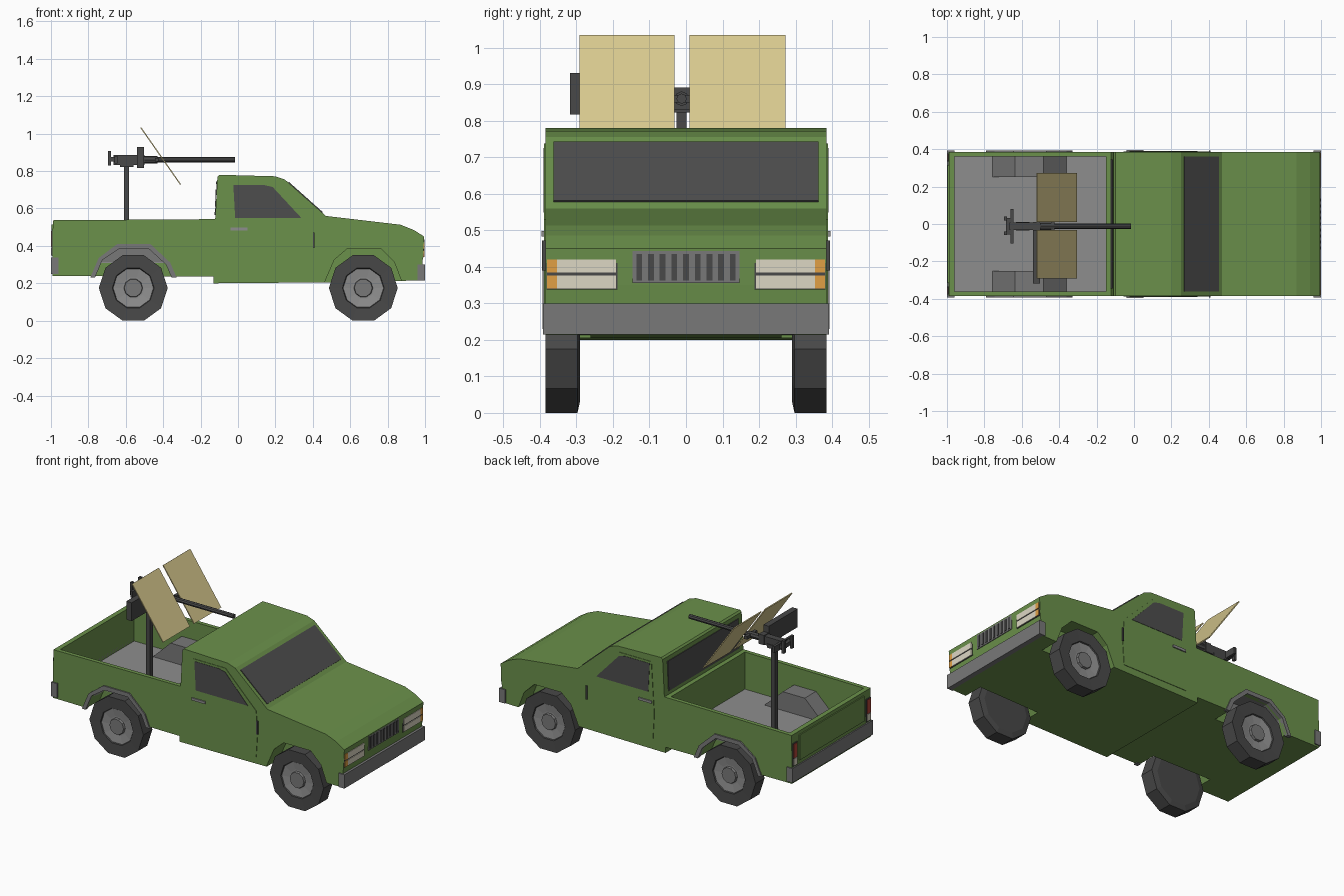
import bpy, bmesh, math
from mathutils import Vector

if "Cube" in bpy.data.objects:
    bpy.data.objects.remove(bpy.data.objects["Cube"])


def mat(name, r, g, b):
    m = bpy.data.materials.new(name)
    m.diffuse_color = (r, g, b, 1)
    m.use_nodes = True
    m.node_tree.nodes["Principled BSDF"].inputs["Base Color"].default_value = m.diffuse_color
    return m


GREEN = mat("green_paint", .147, .283, .07)
DARK = mat("dark_metal", .065, .065, .065)
GLASS = mat("dark_glass", .075, .075, .075)
TRIM = mat("trim_grey", .19, .19, .19)
FLOOR = mat("floor_grey", .27, .27, .27)
CREAM = mat("lamp_cream", .72, .68, .55)
ORANGE = mat("lamp_orange", .75, .35, .06)
RED = mat("lamp_red", .45, .06, .04)
SAND = mat("sand_plate", .68, .58, .27)


def finish(name, bm, m, mirror=False):
    bmesh.ops.recalc_face_normals(bm, faces=bm.faces)
    me = bpy.data.meshes.new(name)
    bm.to_mesh(me)
    bm.free()
    ob = bpy.data.objects.new(name, me)
    bpy.context.collection.objects.link(ob)
    if m:
        me.materials.append(m)
    if mirror:
        md = ob.modifiers.new("mirror", 'MIRROR')
        md.use_axis = (False, True, False)
    return ob


def prism(name, pts, y0, y1, m, mirror=False):
    """Side profile of (x, z) points extruded across y."""
    bm = bmesh.new()
    f = bm.faces.new([bm.verts.new((x, y0, z)) for x, z in pts])
    ext = bmesh.ops.extrude_face_region(bm, geom=[f])["geom"]
    bmesh.ops.translate(bm, vec=(0, y1 - y0, 0),
                        verts=[v for v in ext if isinstance(v, bmesh.types.BMVert)])
    return finish(name, bm, m, mirror)


def box(name, x0, x1, y0, y1, z0, z1, m, mirror=False):
    return prism(name, [(x0, z0), (x1, z0), (x1, z1), (x0, z1)], y0, y1, m, mirror)


def slab(name, p, q, t, y0, y1, m):
    """Sloping plate from p to q in the side view, t thick."""
    p, q = Vector(p), Vector(q)
    d = (q - p).normalized()
    n = Vector((-d.y, d.x)) * t
    return prism(name, [p, q, q + n, p + n], y0, y1, m)


def rod(name, p, q, r, m, n=8):
    p, q = Vector(p), Vector(q)
    bm = bmesh.new()
    bmesh.ops.create_cone(bm, cap_ends=True, segments=n, radius1=r, radius2=r, depth=(q - p).length)
    rot = (q - p).to_track_quat('Z', 'Y').to_matrix().to_4x4()
    bm.transform(rot)
    bmesh.ops.translate(bm, vec=(p + q) / 2, verts=bm.verts)
    return finish(name, bm, m)


def lathe(name, prof, cx, cz, m, n=10):
    """(y, radius) profile turned about the wheel axle, mirrored to both sides."""
    bm = bmesh.new()
    vs = [bm.verts.new((r, y, 0)) for y, r in prof]
    es = [bm.edges.new(e) for e in zip(vs, vs[1:])]
    bmesh.ops.spin(bm, geom=vs + es, cent=(0, 0, 0), axis=(0, 1, 0), angle=2 * math.pi, steps=n)
    bmesh.ops.remove_doubles(bm, verts=bm.verts, dist=1e-4)
    bmesh.ops.translate(bm, vec=(cx, 0, cz), verts=bm.verts)
    return finish(name, bm, m, True)


def cut(ob, cutters):
    for c in cutters:
        md = ob.modifiers.new("cut", 'BOOLEAN')
        md.operation, md.solver, md.object = 'DIFFERENCE', 'EXACT', c
    dg = bpy.context.evaluated_depsgraph_get()
    me = bpy.data.meshes.new_from_object(ob.evaluated_get(dg))
    ob.modifiers.clear()
    ob.data = me


# Main body
body = prism("body", [
    (-.993, .24), (-.13, .235), (-.13, .2), (.47, .205), (.97, .215), (.985, .3), (.99, .35),
    (.995, .45), (.94, .485), (.87, .513), (.47, .56), (.25, .755), (.2, .772), (-.1, .78),
    (-.11, .77), (-.122, .543), (-.99, .537)], -.385, .385, GREEN)
bed_floor = box("bed_floor", -.96, -.15, -.36, .36, .3, .314, FLOOR)
wheel_boxes = prism("bed_wheel_boxes", [(-.765, .305), (-.635, .43), (-.485, .43), (-.35, .305)],
                    .25, .362, TRIM, True)

# Cutters for bed and wheel wells
bed_cut = box("bed_cutter", -.96, -.15, -.36, .36, .308, .7, None)
rear_arch = [(-.765, .23), (-.725, .325), (-.635, .385), (-.478, .385), (-.385, .3), (-.355, .23)]
front_arch = [(.465, .21), (.515, .325), (.582, .383), (.765, .383), (.835, .315), (.875, .21)]
wells = [prism(n, [(a[0][0], .1)] + a + [(a[-1][0], .1)], .262, .5, None, True)
         for n, a in (("rear_well_cutter", rear_arch), ("front_well_cutter", front_arch))]
cut(body, [bed_cut] + wells)
cut(bed_floor, wells[:1])
cut(wheel_boxes, wells[:1])
for c in [bed_cut] + wells:
    bpy.data.objects.remove(c)

# Rear arch flares
outer = [(-.79, .23), (-.745, .335), (-.645, .41), (-.468, .41), (-.362, .31), (-.328, .23)]
prism("rear_arch_flares", outer + rear_arch[::-1], .37, .393, TRIM, True)

# Wheels
for n, x in (("rear", -.56), ("front", .67)):
    z = .175
    lathe(n + "_tyres", [(.29, 0), (.29, .15), (.297, .184), (.385, .184), (.382, .112), (.36, .1),
                         (.36, 0)], x, z, DARK)
    lathe(n + "_rims", [(.355, 0), (.355, .108), (.376, .108), (.37, .06), (.37, 0)], x, z, FLOOR)
    lathe(n + "_hubs", [(.365, 0), (.365, .052), (.384, .048), (.384, 0)], x, z, TRIM)

# Doors, side windows, handles and hinges
prism("doors", [(-.045, .245), (-.055, .42), (-.035, .738), (.185, .738), (.395, .53), (.405, .4),
                (.395, .245)], .38, .388, GREEN, True)
prism("side_windows", [(-.015, .548), (-.025, .725), (.14, .725), (.185, .715), (.34, .548)],
      .38, .39, GLASS, True)
box("door_handles", -.04, .05, .385, .395, .483, .498, FLOOR, True)
box("door_front_trim", .4, .41, .38, .394, .39, .472, DARK, True)

# Windscreen and rear window
slab("windscreen", (.45, .577), (.268, .739), -.005, -.362, .362, GLASS)
slab("rear_window", (-.121, .565), (-.113, .745), .004, -.345, .345, GLASS)

# Bumpers
box("front_bumper", .96, 1, -.392, .392, .215, .3, TRIM)
box("rear_bumper", -1, -.96, -.392, .392, .25, .338, TRIM)

# Headlights with orange corner markers
box("headlight_frames", .975, .993, .188, .382, .338, .422, DARK, True)
for n, z0, z1 in (("lower", .34, .376), ("upper", .384, .42)):
    box(n + "_headlights", .98, .997, .192, .353, z0, z1, CREAM, True)
    box(n + "_markers", .98, .997, .353, .38, z0, z1, ORANGE, True)

# Grille and bars
box("grille", .975, .995, -.147, .147, .355, .443, TRIM)
for i in range(9):
    y = -.128 + i * .032
    box("grille_slot", .98, .998, y - .008, y + .008, .363, .435, DARK)

# Tailgate and tail lights
box("tailgate_panel", -.997, -.985, -.315, .315, .36, .515, GREEN)
box("tail_light_frames", -.996, -.985, .335, .378, .345, .485, DARK, True)
box("tail_lights_red", -.999, -.985, .34, .374, .395, .48, RED, True)
box("tail_lights_white", -.999, -.985, .34, .374, .35, .39, CREAM, True)

# Mount post and weapon
GY = -.012
box("mount_post", -.61, -.582, GY - .014, GY + .014, .31, .84, DARK)
box("mount_cradle", -.63, -.56, GY - .024, GY + .024, .822, .845, DARK)
box("receiver", -.665, -.5, GY - .02, GY + .02, .832, .885, DARK)
box("feed_block", -.54, -.503, GY - .022, GY + .022, .83, .89, DARK)
rod("barrel_sleeve", (-.51, GY, .86), (-.43, GY, .86), .02, DARK)
rod("barrel", (-.44, GY, .86), (-.017, GY, .86), .014, DARK)
box("ammo_box", -.54, -.503, -.317, -.035, .817, .93, DARK)
box("rear_plate", -.685, -.66, GY - .045, GY + .045, .85, .875, DARK)
box("cross_bar", -.66, -.645, -.105, .08, .84, .88, DARK)
for y in (-.05, .03):
    box("grip", -.695, -.68, y - .01, y + .01, .83, .908, DARK)

# Shield plates
for n, y0, y1 in (("right", -.292, -.032), ("left", .01, .273)):
    slab(n + "_shield_plate", (-.305, .73), (-.517, 1.034), .006, y0, y1, SAND)
box("shield_bracket", -.445, -.425, -.06, .04, .85, .87, DARK)
